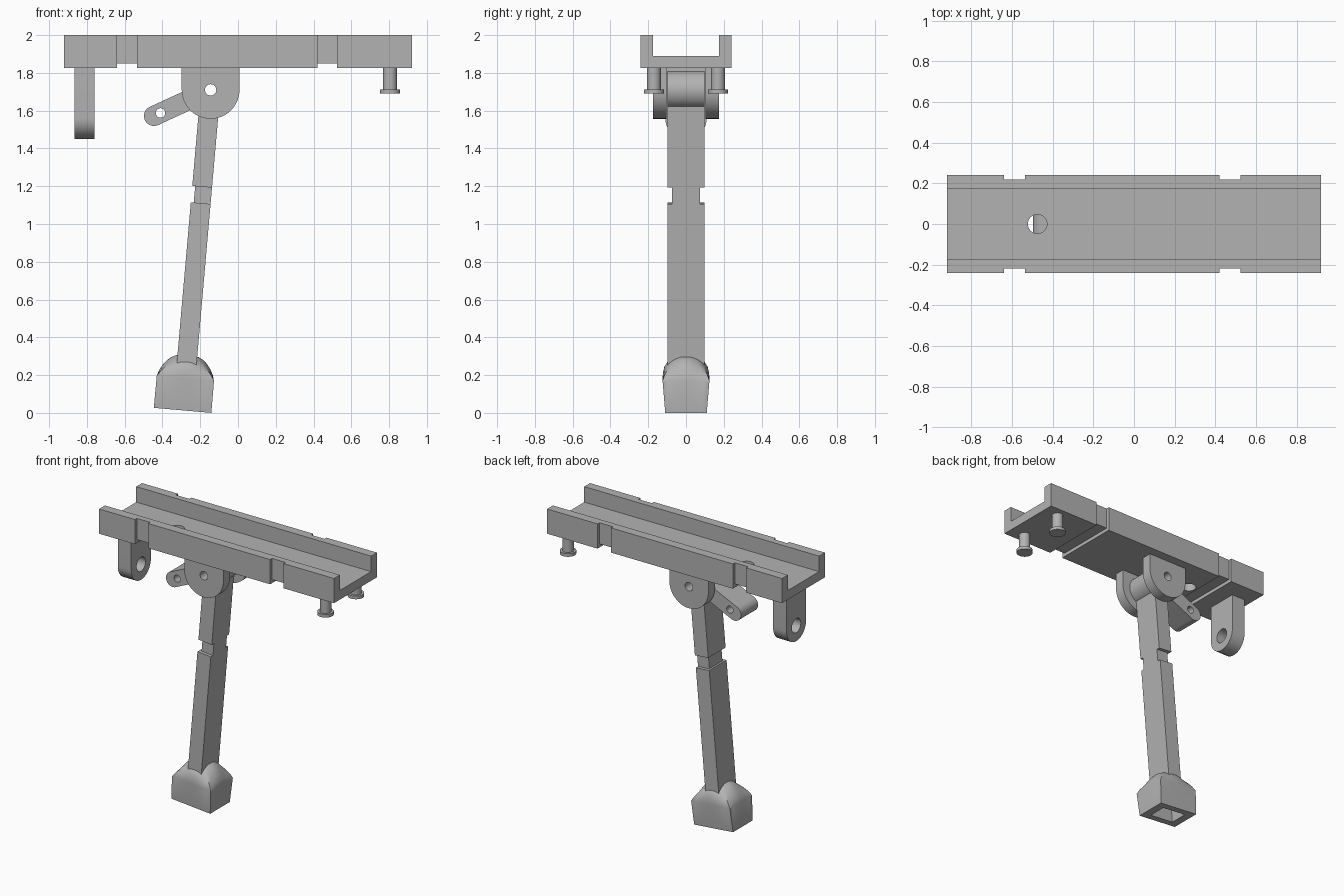
import bpy, bmesh, math
from mathutils import Matrix, Vector

cube = bpy.data.objects.get("Cube")
if cube:
    bpy.data.objects.remove(cube, do_unlink=True)

grey = bpy.data.materials.new("plain grey")
grey.use_nodes = True
colour = (0.45, 0.45, 0.45, 1)
grey.diffuse_color = colour
grey.node_tree.nodes["Principled BSDF"].inputs["Base Color"].default_value = colour


def finish(name, bm, matrix=Matrix()):
    bm.transform(matrix)
    bmesh.ops.recalc_face_normals(bm, faces=bm.faces)
    mesh = bpy.data.meshes.new(name)
    bm.to_mesh(mesh)
    bm.free()
    mesh.materials.append(grey)
    ob = bpy.data.objects.new(name, mesh)
    bpy.context.collection.objects.link(ob)
    return ob


def extrude(name, profile, y0, y1, matrix=Matrix()):
    """Extrude an x-z outline from y0 to y1."""
    bm = bmesh.new()
    face = bm.faces.new([bm.verts.new((x, y0, z)) for x, z in profile])
    out = bmesh.ops.extrude_face_region(bm, geom=[face])["geom"]
    bmesh.ops.translate(bm, vec=(0, y1 - y0, 0),
                        verts=[v for v in out if isinstance(v, bmesh.types.BMVert)])
    return finish(name, bm, matrix)


def box(name, x0, x1, y0, y1, z0, z1, matrix=Matrix()):
    return extrude(name, [(x0, z0), (x1, z0), (x1, z1), (x0, z1)], y0, y1, matrix)


def cylinder(name, radius, length, centre, axis="Z"):
    bm = bmesh.new()
    bmesh.ops.create_cone(bm, cap_ends=True, segments=48, radius1=radius,
                          radius2=radius, depth=length)
    turn = {"X": Matrix.Rotation(math.pi / 2, 4, "Y"),
            "Y": Matrix.Rotation(math.pi / 2, 4, "X"), "Z": Matrix()}[axis]
    return finish(name, bm, Matrix.Translation(centre) @ turn)


def tab(radius, top, drop):
    """Outline of a hanging strap with a round lower end."""
    arc = [math.pi + math.pi * i / 24 for i in range(25)]
    return ([(radius, top), (-radius, top)] +
            [(radius * math.cos(a), -drop + radius * math.sin(a)) for a in arc])


def cut(ob, *cutters):
    for c in cutters:
        mod = ob.modifiers.new("cut", "BOOLEAN")
        mod.operation = "DIFFERENCE"
        mod.solver = "EXACT"
        mod.object = c
        bpy.context.view_layer.objects.active = ob
        bpy.ops.object.modifier_apply(modifier=mod.name)
        bpy.data.objects.remove(c, do_unlink=True)


# Channel-shaped deck with two grooves around its outside
u = [(-.24, 1.825), (.24, 1.825), (.24, 2), (.175, 2), (.175, 1.89),
     (-.175, 1.89), (-.175, 2), (-.24, 2)]
deck = extrude("deck_channel", u, -.92, .92, Matrix.Rotation(math.pi / 2, 4, "Z"))
for x0, x1 in ((-.64, -.535), (.42, .525)):
    cut(deck, box("cutter", x0, x1, -.3, .3, 1.8, 1.85),
        box("cutter", x0, x1, -.3, -.218, 1.8, 2.1),
        box("cutter", x0, x1, .218, .3, 1.8, 2.1))
cut(deck, cylinder("cutter", .047, .3, (-.475, 0, 1.86)))
parts = [deck]

# Hanging lug with an eye
lug = extrude("hanging_lug", tab(.11, .27, 0), -.0525, .0525,
              Matrix.Translation((-.812, 0, 1.56)) @ Matrix.Rotation(math.pi / 2, 4, "Z"))
cut(lug, cylinder("cutter", .05, .3, (-.812, 0, 1.56), "X"))
parts.append(lug)

# Headed pins and hinge cheeks on both sides
pivot = Vector((-.145, 0, 1.71))
for side, s in (("left", 1), ("right", -1)):
    parts.append(cylinder(side + "_pin", .037, .125, (.805, s * .17, 1.765)))
    parts.append(cylinder(side + "_pin_head", .053, .022, (.805, s * .17, 1.701)))
    cheek = extrude(side + "_hinge_cheek", tab(.153, .117, 0), s * .103, s * .175,
                    Matrix.Translation(pivot))
    cut(cheek, cylinder("cutter", .03, 1, pivot, "Y"))
    parts.append(cheek)

# Hinge barrel
barrel = cylinder("hinge_barrel", .1, .194, pivot, "Y")
cut(barrel, cylinder("cutter", .03, 1, pivot, "Y"))
parts.append(barrel)

# Lever
place = Matrix.Translation(pivot) @ Matrix.Rotation(math.radians(65.3), 4, "Y")
lever = extrude("lever", tab(.053, -.05, .33), -.095, .095, place)
cut(lever, cylinder("cutter", .025, 1, place @ Vector((0, 0, -.292)), "Y"))
parts.append(lever)

# Tilted leg, grooved on three sides
tilt = Matrix.Translation(pivot) @ Matrix.Rotation(math.radians(5), 4, "Y")
leg = box("leg", -.0525, .0525, -.097, .097, -1.5, -.05, tilt)
for x0, x1, y0, y1 in ((-.2, -.037, -.2, .2), (-.2, .2, -.2, -.073), (-.2, .2, .073, .2)):
    cut(leg, box("cutter", x0, x1, y0, y1, -.602, -.515, tilt))
parts.append(leg)

# Foot: square base blending into a rounded crown, hollow below
sole = tilt @ Matrix.Translation((0, 0, -1.703))
bm = bmesh.new()
rings = []
count = 48
# height, half width, half depth, roundness
for h, rx, ry, k in ((0, .153, .11, 0), (.17, .152, .124, 0), (.2, .143, .122, .25),
                     (.23, .127, .115, .6), (.255, .108, .1, .9),
                     (.275, .086, .077, 1), (.288, .06, .05, 1), (.292, .03, .025, 1)):
    ring = []
    for i in range(count):
        a = math.tau * i / count
        c, s = math.cos(a), math.sin(a)
        f = k + (1 - k) / max(abs(c), abs(s))
        ring.append(bm.verts.new((rx * c * f, ry * s * f, h)))
    rings.append(ring)
for low, high in zip(rings, rings[1:]):
    for i in range(count):
        j = (i + 1) % count
        bm.faces.new((low[i], low[j], high[j], high[i]))
bm.faces.new(rings[0])
bm.faces.new(rings[-1])
foot = finish("foot", bm, sole)
cut(foot, box("cutter", -.093, .093, -.064, .064, -.1, .16, sole))
parts.append(foot)

# Smooth round surfaces, keep edges crisp
bpy.ops.object.select_all(action="DESELECT")
for ob in parts:
    ob.select_set(True)
bpy.context.view_layer.objects.active = deck
bpy.ops.object.shade_smooth_by_angle(angle=math.radians(30))
